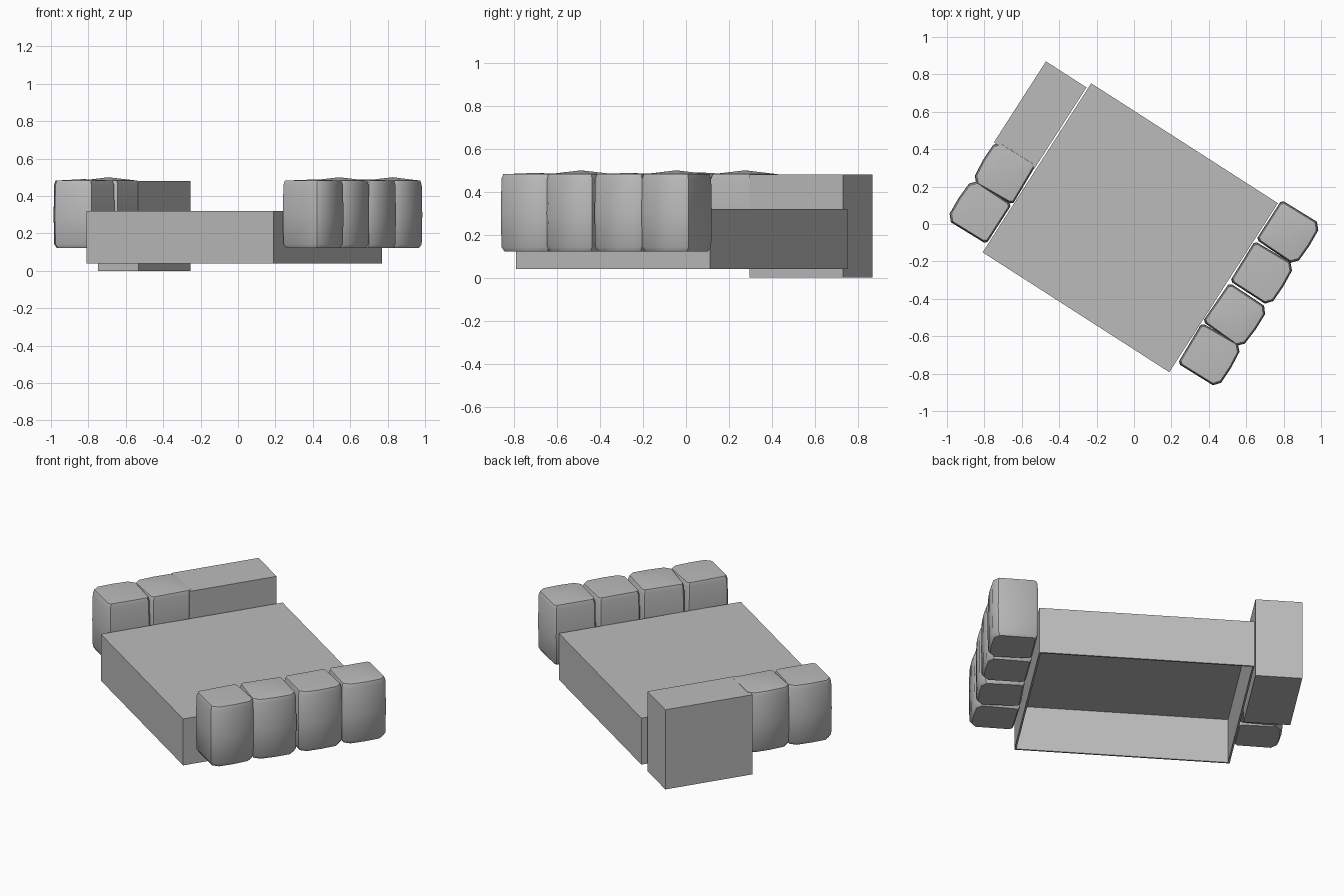
import bpy, bmesh, math
from mathutils import Matrix, Vector

cube = bpy.data.objects.get("Cube")
if cube:
    bpy.data.objects.remove(cube)

grey = bpy.data.materials.new("stone grey")
grey.use_nodes = True
COLOUR = (0.5, 0.5, 0.5, 1)
grey.diffuse_color = COLOUR
grey.node_tree.nodes["Principled BSDF"].inputs["Base Color"].default_value = COLOUR

# The whole slab is turned in plan
TURN = Matrix.Translation((-0.02, -0.02, 0)) @ Matrix.Rotation(math.radians(-32.7), 4, "Z")


def finish(bm, name, smooth=False):
    bmesh.ops.recalc_face_normals(bm, faces=bm.faces)
    bm.transform(TURN)
    mesh = bpy.data.meshes.new(name)
    bm.to_mesh(mesh)
    bm.free()
    mesh.materials.append(grey)
    ob = bpy.data.objects.new(name, mesh)
    bpy.context.collection.objects.link(ob)
    if smooth:
        bpy.ops.object.select_all(action="DESELECT")
        ob.select_set(True)
        bpy.context.view_layer.objects.active = ob
        bpy.ops.object.shade_smooth_by_angle(angle=math.radians(40))
    return ob


def box(u, v, z):
    bm = bmesh.new()
    bmesh.ops.create_cube(bm, size=1)
    for vert in bm.verts:
        vert.co = Vector([(r[0] + r[1]) / 2 + c * (r[1] - r[0])
                          for r, c in zip((u, v, z), vert.co)])
    return bm


# Deck: a thin shell, open underneath
bm = box((-0.593, 0.593), (-0.537, 0.537), (0.04, 0.32))
bmesh.ops.delete(bm, geom=[f for f in bm.faces if f.normal.z < -0.5], context="FACES")
deck = finish(bm, "deck")
shell = deck.modifiers.new("shell", "SOLIDIFY")
shell.thickness = 0.01
shell.offset = -1
shell.use_even_offset = True

# Long straight wall that reaches the ground
finish(box((-0.86, -0.602), (-0.01, 0.505), (0, 0.48)), "long_wall")


# Worn blocks: chamfered outline, slightly narrower at top and bottom
def block(name, side, v, twist, dome):
    w, d, c = 0.125, 0.125, 0.03
    outline = [(-w, -d + 0.012), (-w + 0.015, -d), (w - c, -d - 0.004), (w, -d + c),
               (w + 0.005, 0), (w, d - c), (w - c, d + 0.004), (-w + 0.015, d), (-w, d - 0.012)]
    levels = [(0.122, 0.9), (0.142, 0.99), (0.3, 1.01), (0.46, 0.99), (0.482, 0.94)]
    place = Matrix.Translation((side * 0.727, v, 0)) @ Matrix.Rotation(math.radians(twist), 4, "Z")
    bm = bmesh.new()
    rings = [[bm.verts.new(place @ Vector((side * u * s, t * s, z))) for u, t in outline]
             for z, s in levels]
    n = len(outline)
    for low, high in zip(rings, rings[1:]):
        for i in range(n):
            j = (i + 1) % n
            bm.faces.new((low[i], low[j], high[j], high[i]))
    bm.faces.new(rings[0])
    # Domed cap
    peak = bm.verts.new(place @ Vector((0, 0, 0.482 + dome)))
    for i in range(n):
        bm.faces.new((rings[-1][i], rings[-1][(i + 1) % n], peak))
    finish(bm, name, smooth=True)


for i, (v, twist, dome) in enumerate([(-0.343, 2, 0.006), (-0.091, -2, 0.018),
                                      (0.176, 1, 0.006), (0.436, 0, 0.018)]):
    block(f"left_block_{i + 1}", 1, v, twist, dome)
for i, (v, twist, dome) in enumerate([(-0.363, 0, 0.008), (-0.115, 2, 0.018)]):
    block(f"right_block_{i + 1}", -1, v, twist, dome)
